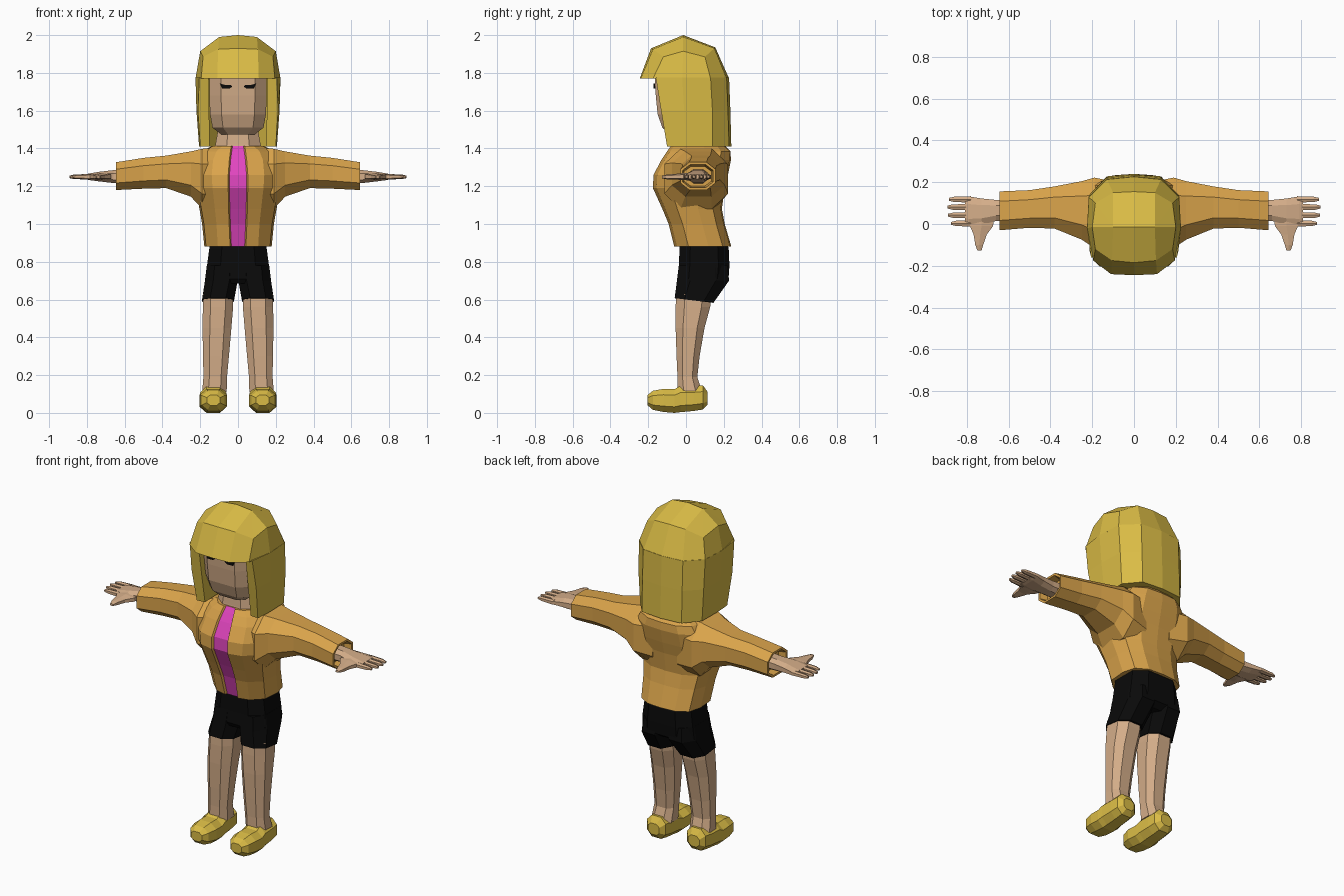
import bpy, bmesh, math


def material(name, rgb):
    m = bpy.data.materials.new(name)
    m.diffuse_color = (*rgb, 1)
    return m


YELLOW = material("yellow", (0.70, 0.50, 0.06))
ORANGE = material("orange_cloth", (0.70, 0.37, 0.07))
SKIN = material("skin", (0.66, 0.42, 0.25))
PINK = material("pink", (0.75, 0.06, 0.52))
BLACK = material("black", (0.003, 0.003, 0.003))
WHITE = material("white", (0.85, 0.85, 0.85))


def loft(name, rings, mat, mirror=False):
    """Skin a stack of equal-length point rings and cap both ends."""
    bm = bmesh.new()
    rows = [[bm.verts.new(p) for p in r] for r in rings]
    n = len(rows[0])
    for a, b in zip(rows, rows[1:]):
        for i in range(n):
            j = (i + 1) % n
            bm.faces.new((a[i], a[j], b[j], b[i]))
    bm.faces.new(rows[0][::-1])
    bm.faces.new(rows[-1])
    bmesh.ops.remove_doubles(bm, verts=bm.verts, dist=0.0005)
    bmesh.ops.recalc_face_normals(bm, faces=bm.faces)
    mesh = bpy.data.meshes.new(name)
    bm.to_mesh(mesh)
    bm.free()
    mesh.materials.append(mat)
    ob = bpy.data.objects.new(name, mesh)
    bpy.context.collection.objects.link(ob)
    if mirror:
        ob.modifiers.new("mirror", 'MIRROR').use_mirror_merge = False
    return ob


def oval(axis, c, a0, a1, b0, b1, n=8, p=0.8):
    """Flat-sided rounded ring filling the given bounds, across an axis."""
    pts = []
    for i in range(n):
        t = 2 * math.pi * (i + 0.5) / n
        pts.append([math.copysign(abs(f(t)) ** p, f(t)) for f in (math.cos, math.sin)])
    mx = max(q[0] for q in pts)
    my = max(q[1] for q in pts)
    out = []
    for u, v in pts:
        a = (a0 + a1) / 2 + (a1 - a0) / 2 * u / mx
        b = (b0 + b1) / 2 + (b1 - b0) / 2 * v / my
        out.append({'x': (c, a, b), 'y': (a, c, b), 'z': (a, b, c)}[axis])
    return out


def ovals(axis, rows, **kw):
    return [oval(axis, *r, **kw) for r in rows]


def both(half):
    """Complete a half outline (x >= 0, front to back) with its mirror."""
    return half + [(-x, y, z) for x, y, z in reversed(half) if x > 1e-6]


# Hair cap with fringe, closing in a short ridge on top
brim = [(0, -.245), (.11, -.24), (.195, -.175), (.225, -.02), (.217, .13), (.13, .215), (0, .228)]
crown = [(0, -.185, 1.93), (.105, -.175, 1.925), (.185, -.12, 1.885), (.2, -.015, 1.915),
         (.185, .1, 1.885), (.1, .15, 1.93), (0, .155, 1.935)]
ridge = [(0, -.015, 2)] + [(.1, -.015, 1.99)] * 5 + [(0, -.015, 2)]
loft("hair_cap", [both([(x, y, 1.77) for x, y in brim]), both(crown), both(ridge)], YELLOW)


# Long hair: a U-shaped band open at the face
def curtain(z, outer, inner):
    o = [(x, y, z) for x, y in outer]
    i = [(x, y, z) for x, y in inner]
    flip = lambda q: [(-x, y, z) for x, y, z in reversed(q[:-1])]
    return o + flip(o) + [(-x, y, z) for x, y, z in i[:-1]] + i[::-1]


loft("long_hair", [
    curtain(1.41, [(.2, -.10), (.206, .0), (.203, .14), (.13, .228), (0, .24)],
            [(.15, -.095), (.155, 0), (.15, .11), (.1, .18), (0, .19)]),
    curtain(1.6, [(.212, -.132), (.22, -.01), (.214, .14), (.13, .222), (0, .235)],
            [(.153, -.125), (.158, 0), (.153, .11), (.1, .18), (0, .19)]),
    curtain(1.775, [(.205, -.16), (.225, -.02), (.217, .13), (.13, .215), (0, .228)],
            [(.155, -.15), (.16, 0), (.155, .11), (.1, .17), (0, .18)])], YELLOW)

# Head and neck
loft("head", ovals('z', [
    (1.475, -.09, .09, -.09, .10), (1.51, -.135, .135, -.125, .12), (1.58, -.148, .148, -.15, .13),
    (1.68, -.152, .152, -.16, .13), (1.80, -.152, .152, -.167, .13)], p=.6), SKIN)
loft("neck", ovals('z', [
    (1.36, -.13, .13, -.07, .15), (1.42, -.12, .12, -.06, .13), (1.53, -.1, .1, -.05, .11)]), SKIN)


# Eyes: thin plates on the face
def plate(name, outline, y0, y1, mat):
    loft(name, [[(x, y, z) for x, z in outline] for y in (y0, y1)], mat, mirror=True)


plate("eye_white", [(.045, 1.717), (.08, 1.717), (.08, 1.735), (.045, 1.735)], -.166, -.158, WHITE)
plate("eye_dark", [(.03, 1.727), (.04, 1.737), (.07, 1.737), (.095, 1.743), (.09, 1.731),
                   (.083, 1.717), (.045, 1.717)], -.171, -.163, BLACK)


# Jacket body; the narrow front strip is the pink shirt
def body_ring(z, hx, f, b, strip):
    d = b - f
    return both([(strip - .007, f + .012, z), (strip, f, z), (hx * .6, f + d * .05, z),
                 (hx * .95, f + d * .25, z), (hx, f + d * .6, z), (hx * .88, b - d * .15, z),
                 (hx * .5, b - d * .02, z), (0, b, z)])


jacket = loft("jacket", [body_ring(*r) for r in [
    (.88, .178, -.062, .24, .042), (1.0, .19, -.092, .205, .047), (1.08, .204, -.125, .19, .05),
    (1.19, .225, -.175, .205, .052), (1.26, .232, -.172, .222, .052),
    (1.34, .22, -.13, .238, .046), (1.385, .19, -.1, .235, .04), (1.412, .14, -.08, .21, .036)]], ORANGE)
jacket.data.materials.append(PINK)
for face in jacket.data.polygons:
    c = face.center
    if len(face.vertices) == 4 and abs(c.x) < .002 and c.y < 0:
        face.material_index = 1

# Sleeves, wide at the shoulder and ending in an open cuff
loft("sleeve", ovals('x', [
    (.08, -.06, .2, 1.06, 1.405), (.19, -.115, .222, 1.08, 1.398), (.25, -.075, .205, 1.145, 1.384),
    (.38, -.022, .18, 1.19, 1.362), (.5, -.018, .162, 1.187, 1.35), (.645, -.03, .156, 1.18, 1.327),
    (.645, -.018, .144, 1.192, 1.315), (.6, -.01, .135, 1.2, 1.305)]), ORANGE, mirror=True)

# Hands: palm, four fingers and a forward thumb
loft("palm", ovals('x', [
    (.59, .015, .115, 1.215, 1.29), (.66, .015, .115, 1.217, 1.285), (.73, -.005, .122, 1.225, 1.277),
    (.79, -.012, .132, 1.233, 1.267), (.81, -.005, .125, 1.238, 1.262)]), SKIN, mirror=True)
for i, (y, tip) in enumerate([(.003, .875), (.042, .89), (.081, .893), (.118, .885)]):
    loft("finger_%d" % (i + 1), ovals('x', [
        (.78, y - .015, y + .015, 1.235, 1.265), (tip - .025, y - .013, y + .013, 1.238, 1.262),
        (tip, y - .007, y + .007, 1.243, 1.256)], n=6), SKIN, mirror=True)
loft("thumb", ovals('y', [
    (.05, .665, .79, 1.23, 1.272), (-.01, .675, .785, 1.232, 1.27), (-.05, .705, .768, 1.235, 1.266),
    (-.1, .722, .76, 1.236, 1.262), (-.127, .73, .75, 1.242, 1.256)], n=6), SKIN, mirror=True)

# Shorts: hips plus two short legs
loft("shorts_hips", ovals('z', [
    (.92, -.145, .145, -.03, .21), (.87, -.152, .152, -.034, .226), (.78, -.164, .164, -.038, .23),
    (.71, -.17, .17, -.045, .225), (.685, -.15, .15, -.03, .19)], p=.65), BLACK)


def tilt(ring, slope):
    return [(x, y, z - slope * y) for x, y, z in ring]


loft("shorts_leg", [oval('z', .78, .0, .165, -.038, .22), oval('z', .7, .002, .175, -.048, .228),
                    tilt(oval('z', .6, .022, .19, -.06, .145), .12)], BLACK, mirror=True)

# Legs
loft("leg", ovals('z', [
    (.63, .028, .184, -.052, .135), (.56, .026, .186, -.055, .128), (.45, .035, .188, -.055, .098),
    (.3, .048, .185, -.05, .072), (.19, .058, .183, -.045, .06), (.11, .06, .19, -.045, .085)]),
    SKIN, mirror=True)

# Shoes: sections from toe to heel
loft("shoe", ovals('y', [
    (-.203, .095, .165, .04, .095), (-.175, .072, .19, .016, .117), (-.12, .058, .202, .005, .127),
    (-.06, .06, .203, .0, .126), (-.03, .062, .2, .004, .142), (.04, .065, .197, .01, .142),
    (.09, .07, .192, .018, .145), (.115, .095, .168, .045, .11)]), YELLOW, mirror=True)
